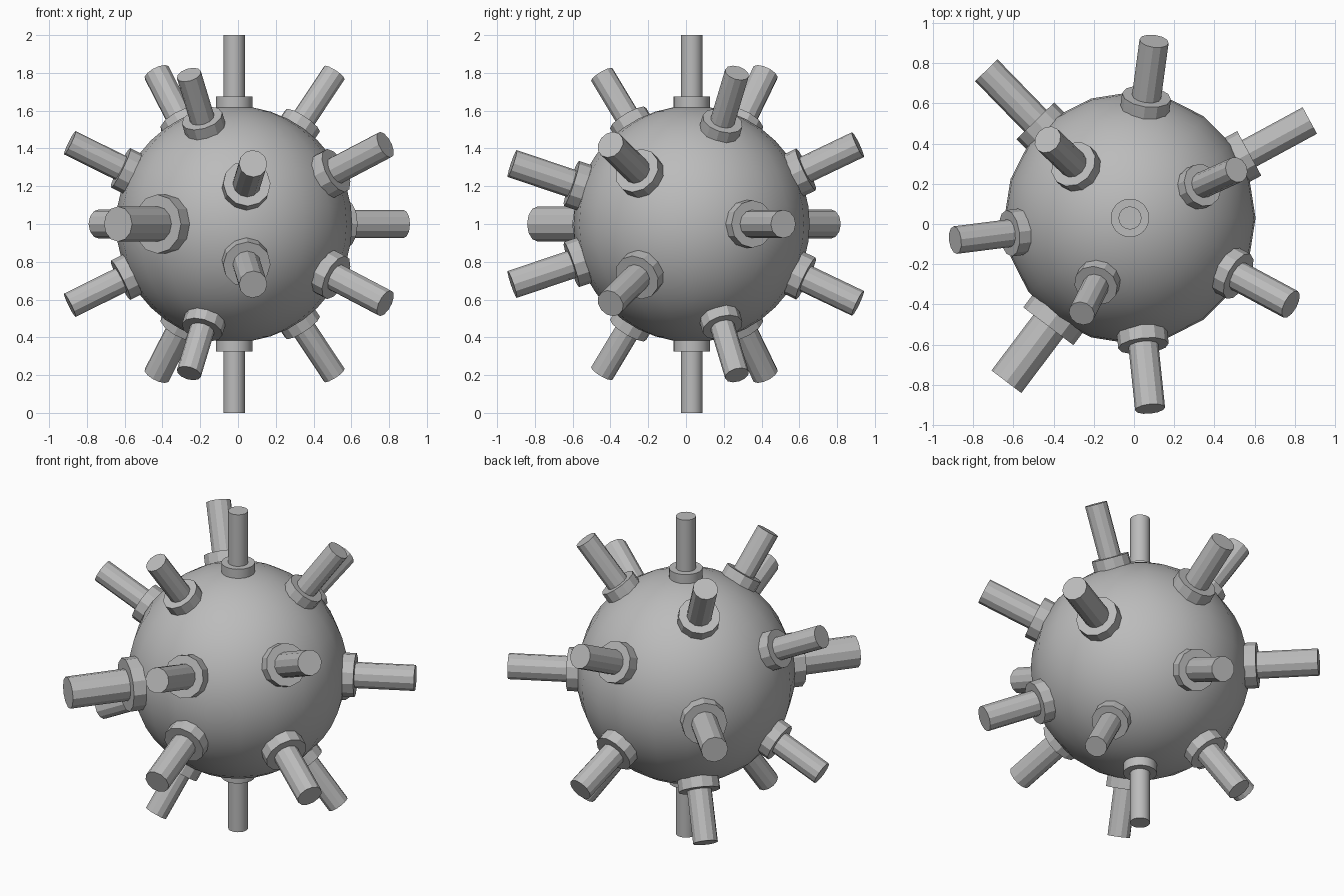
import bpy
from mathutils import Vector

cube = bpy.data.objects.get("Cube")
if cube:
    bpy.data.objects.remove(cube, do_unlink=True)

CENTRE = Vector((-0.02, 0.03, 1.0))
RADIUS = 0.625

# One grey for the whole model
grey = bpy.data.materials.new("grey metal")
grey.use_nodes = True
colour = (0.5, 0.5, 0.5, 1)
grey.diffuse_color = colour
grey.node_tree.nodes["Principled BSDF"].inputs["Base Color"].default_value = colour


def finish(name, angle):
    obj = bpy.context.object
    obj.name = name
    obj.data.materials.append(grey)
    bpy.ops.object.shade_smooth_by_angle(angle=angle)
    return obj


def rod(name, direction, start, end, radius, sides):
    """Cylinder along a ray from the body centre."""
    axis = direction.normalized()
    bpy.ops.mesh.primitive_cylinder_add(
        vertices=sides, radius=radius, depth=end - start,
        location=CENTRE + axis * (start + end) / 2,
        rotation=axis.to_track_quat('Z', 'Y').to_euler())
    return finish(name, 0.3)


def spike(name, tip, radius, sides=12):
    """Spike with a wide collar where it leaves the body."""
    tip = Vector(tip)
    rod(name + "_collar", tip, 0.56, 0.675, radius * 1.68, sides)
    rod(name + "_spike", tip, 0.55, tip.length, radius, sides)


# Round body
bpy.ops.mesh.primitive_uv_sphere_add(segments=20, ring_count=20,
                                     radius=RADIUS, location=CENTRE)
finish("body", 0.6)

# Spikes around the middle: tip offset from the centre, radius
spike("middle_left", (0.895, 0.485, 0), 0.075)
spike("middle_back", (-0.715, 0.735, 0), 0.078)
spike("middle_front", (-0.615, -0.815, 0), 0.093)

# Spikes repeated above and below the middle
rows = {
    "outer_back": ((0.12, 0.88, 0.42), 0.073),
    "outer_right": ((-0.87, -0.11, 0.43), 0.069),
    "outer_left": ((0.80, -0.43, 0.42), 0.075),
    "outer_front": ((0.10, -0.95, 0.32), 0.075),
    "inner_back": ((-0.41, 0.39, 0.80), 0.072),
    "inner_left": ((0.53, 0.24, 0.80), 0.065),
    "inner_front": ((-0.24, -0.475, 0.79), 0.066),
}
for side, sign in (("upper", 1), ("lower", -1)):
    for name, ((x, y, z), radius) in rows.items():
        spike(f"{side}_{name}", (x, y, z * sign), radius)
    spike(f"{side}_pole", (0, 0, sign), 0.057, 24)
